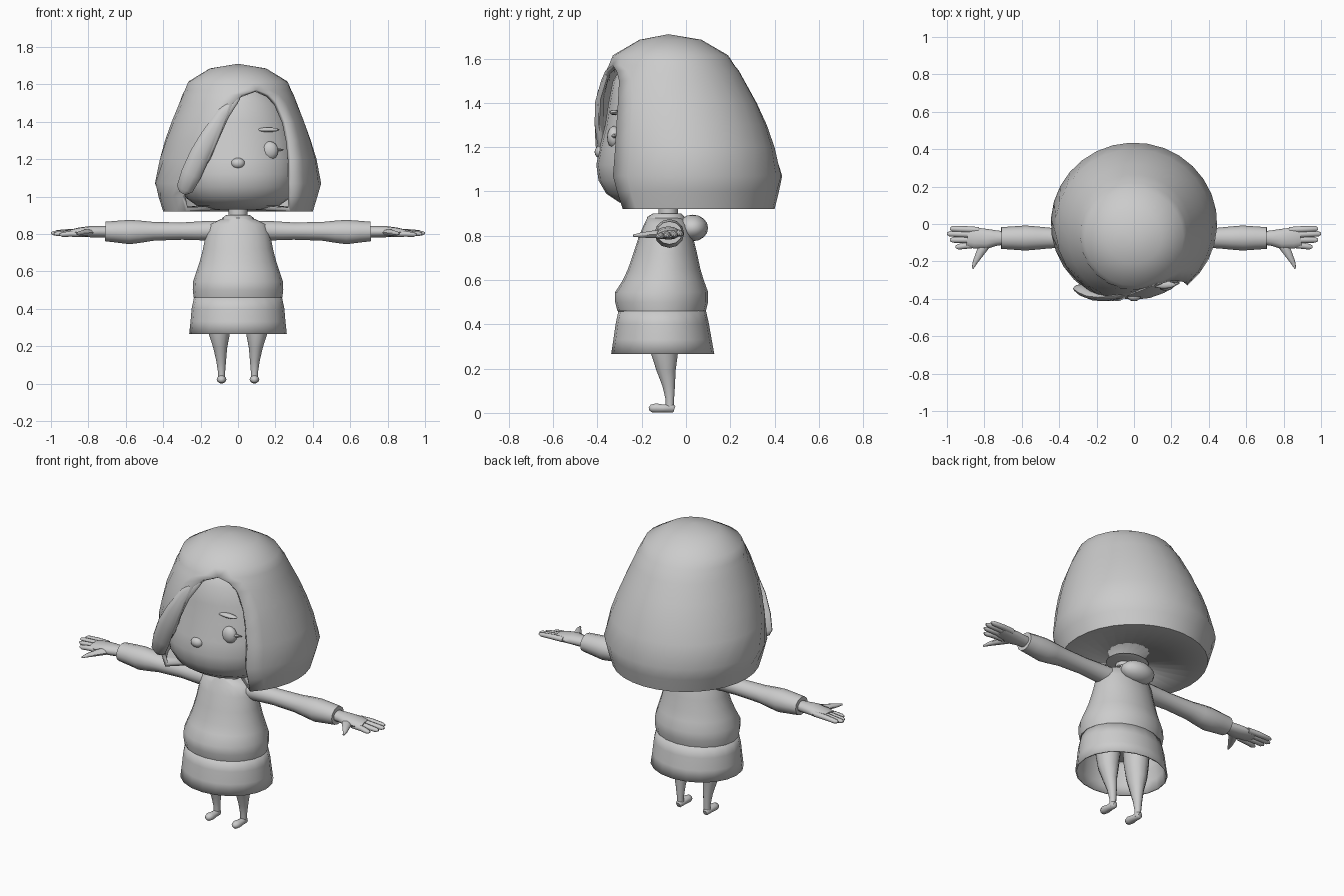
import bpy, bmesh, math
from mathutils import Vector

grey = bpy.data.materials.new("plain_grey")
grey.diffuse_color = (0.6, 0.6, 0.6, 1)


def finish(name, bm, mirror=False, angle=50):
    me = bpy.data.meshes.new(name)
    bm.to_mesh(me)
    bm.free()
    me.materials.append(grey)
    ob = bpy.data.objects.new(name, me)
    bpy.context.collection.objects.link(ob)
    if mirror:
        ob.modifiers.new("mirror", 'MIRROR')
    bpy.ops.object.select_all(action='DESELECT')
    ob.select_set(True)
    bpy.context.view_layer.objects.active = ob
    bpy.ops.object.shade_smooth_by_angle(angle=math.radians(angle))
    return ob


def skin(rows, closed=True, caps=True):
    """Join rows of points into a quad surface."""
    bm = bmesh.new()
    vs = [[bm.verts.new(p) for p in r] for r in rows]
    n = len(rows[0])
    for a, b in zip(vs, vs[1:]):
        for j in range(n if closed else n - 1):
            k = (j + 1) % n
            bm.faces.new((a[j], a[k], b[k], b[j]))
    if caps:
        bm.faces.new(vs[0][::-1])
        bm.faces.new(vs[-1])
        bmesh.ops.recalc_face_normals(bm, faces=bm.faces)
    return bm


def tube(name, pts, n=12, ref=(0, 0, 1), axis=None, caps=True, mirror=False):
    """Loft ellipses (x, y, z, side radius, up radius) along a path."""
    rows = []
    c = [Vector(p[:3]) for p in pts]
    for i, p in enumerate(pts):
        t = Vector(axis) if axis else (c[min(i + 1, len(c) - 1)] - c[max(i - 1, 0)]).normalized()
        s = t.cross(Vector(ref)).normalized()
        u = s.cross(t)
        rows.append([c[i] + s * p[3] * math.cos(a) + u * p[4] * math.sin(a)
                     for a in (2 * math.pi * j / n for j in range(n))])
    return finish(name, skin(rows, True, caps), mirror)


def upright(name, rings, n=16, caps=True):
    """Loft level rings (z, half width, front y, back y)."""
    pts = [(0, (f + b) / 2, z, w, (b - f) / 2) for z, w, f, b in rings]
    return tube(name, pts, n, (0, 1, 0), (0, 0, 1), caps)


def ball(name, pos, size, mirror=False, seg=14):
    bm = bmesh.new()
    bmesh.ops.create_uvsphere(bm, u_segments=seg, v_segments=8, radius=1)
    for v in bm.verts:
        v.co = Vector(pos) + v.co * Vector(size)
    return finish(name, bm, mirror)


# Hair shell: z, half width, front y, back y, left and right edge of the face opening
hair = [(.93, .12, -.16, .05, -.08, .08), (.92, .40, -.40, .40, -.28, .28),
        (1.0, .425, -.42, .42, -.30, .285), (1.07, .445, -.43, .435, -.25, .285),
        (1.2, .42, -.43, .40, -.16, .285), (1.3, .39, -.43, .365, -.115, .275),
        (1.4, .355, -.42, .32, -.075, .255), (1.5, .315, -.385, .265, -.03, .21),
        (1.545, .297, -.365, .24, .02, .165), (1.57, .285, -.35, .22, .1, .1),
        (1.615, .265, -.33, .19, .07, .07), (1.685, .15, -.21, .07, .03, .03),
        (1.71, .0001, -.08, -.0799, 0, 0)]
rows = []
for z, w, f, b, xl, xr in hair:
    t0, t1 = math.asin(xr / w), 2 * math.pi + math.asin(xl / w)
    ts = [t0 + (t1 - t0) * j / 24 for j in range(25)]
    rows.append([(w * math.sin(t), (f + b) / 2 - (b - f) / 2 * math.cos(t), z) for t in ts])
bm = skin(rows, closed=False, caps=False)
bmesh.ops.remove_doubles(bm, verts=bm.verts, dist=0.001)
ob = finish("hair", bm)
sol = ob.modifiers.new("thickness", 'SOLIDIFY')
sol.thickness, sol.offset = 0.025, -1

# Swept fringe lock along the left edge of the opening
tube("fringe_lock", [(-.295, -.335, 1.02, .022, .012), (-.285, -.345, 1.04, .045, .022),
                     (-.25, -.365, 1.12, .055, .028), (-.205, -.385, 1.22, .055, .025),
                     (-.15, -.392, 1.32, .05, .022), (-.08, -.385, 1.44, .035, .016),
                     (0, -.355, 1.53, .015, .01)], 10, (0, 1, 0))

# Head and face
upright("head", [(.93, .13, -.22, .0), (.95, .22, -.30, .06), (.99, .275, -.36, .1),
                 (1.05, .31, -.395, .13), (1.12, .325, -.405, .15), (1.2, .325, -.39, .15),
                 (1.3, .31, -.365, .15), (1.4, .285, -.35, .14), (1.5, .24, -.33, .1),
                 (1.58, .16, -.28, .05), (1.62, .05, -.2, -.05)], 24)
ball("eye", (.17, -.325, 1.245), (.046, .032, .05), True)
tube("eyelash", [(.205, -.325, 1.25, .014, .012), (.245, -.315, 1.25, .002, .002)], 6, mirror=True)
ball("eyebrow", (.16, -.325, 1.357), (.063, .02, .012), True)
ball("nose", (0, -.385, 1.178), (.037, .028, .029))

# Neck, collar and hood
upright("neck", [(.84, .05, -.125, -.035), (.97, .05, -.125, -.035)], 12)
upright("collar", [(.85, .10, -.18, .0), (.885, .085, -.175, -.005), (.90, .065, -.15, -.02),
                   (.88, .05, -.125, -.035)], 16)
ball("hood", (0, .03, .835), (.105, .07, .06))

# Sweater and skirt
upright("sweater", [(.455, .215, -.29, .075), (.46, .237, -.31, .09), (.50, .242, -.32, .1),
                    (.545, .24, -.32, .1), (.60, .222, -.285, .08), (.65, .205, -.262, .065),
                    (.72, .187, -.238, .05), (.80, .172, -.212, .03), (.85, .155, -.19, .01),
                    (.88, .09, -.175, -.01)], 20)
ob = upright("skirt", [(.265, .253, -.33, .12), (.33, .246, -.32, .108),
                       (.40, .24, -.31, .096), (.47, .225, -.295, .08)], 20, False)
sol = ob.modifiers.new("thickness", 'SOLIDIFY')
sol.thickness, sol.offset = 0.008, -1

# Sleeves
tube("sleeve", [(.1, -.08, .815, .06, .055), (.17, -.08, .817, .055, .052),
                (.3, -.075, .815, .05, .046), (.45, -.075, .814, .055, .05),
                (.52, -.075, .812, .062, .059), (.58, -.075, .81, .067, .065),
                (.65, -.075, .812, .062, .058), (.71, -.075, .813, .058, .052),
                (.71, -.075, .813, .035, .032)], 12, mirror=True)

# Hands: palm, four fingers and thumb
tube("palm", [(.69, -.075, .812, .035, .03), (.74, -.075, .812, .042, .03),
              (.79, -.08, .812, .054, .03), (.85, -.075, .81, .056, .024),
              (.89, -.07, .808, .05, .016)], 12, mirror=True)
for i, (y0, y1, tip) in enumerate([(-.032, -.025, .985), (-.058, -.052, 1.0),
                                   (-.085, -.085, .985), (-.11, -.122, .955)]):
    z = .812 - .004 * i
    tube("finger_%d" % (i + 1), [(.83, y0, z, .016, .016), (.9, (y0 + y1) / 2, z, .017, .015),
                                 (tip - .015, y1, z - .004, .015, .012),
                                 (tip, y1, z - .004, .006, .005)], 8, mirror=True)
tube("thumb", [(.79, -.1, .808, .03, .02), (.82, -.15, .806, .023, .017),
               (.85, -.205, .803, .013, .011), (.863, -.238, .80, .005, .005)], 8, mirror=True)

# Legs and feet
tube("leg", [(.10, -.1, .46, .075, .075), (.10, -.1, .35, .068, .07),
             (.10, -.097, .265, .056, .06), (.095, -.09, .19, .037, .043),
             (.09, -.078, .12, .026, .028), (.088, -.073, .06, .019, .019),
             (.088, -.073, .012, .018, .018)], 12, (0, 1, 0), (0, 0, 1), mirror=True)
tube("foot", [(.088, -.052, .018, .012, .014), (.088, -.062, .021, .02, .021),
              (.088, -.1, .02, .021, .018), (.088, -.135, .022, .026, .022),
              (.088, -.157, .02, .02, .018), (.088, -.167, .018, .008, .008)], 10, mirror=True)
